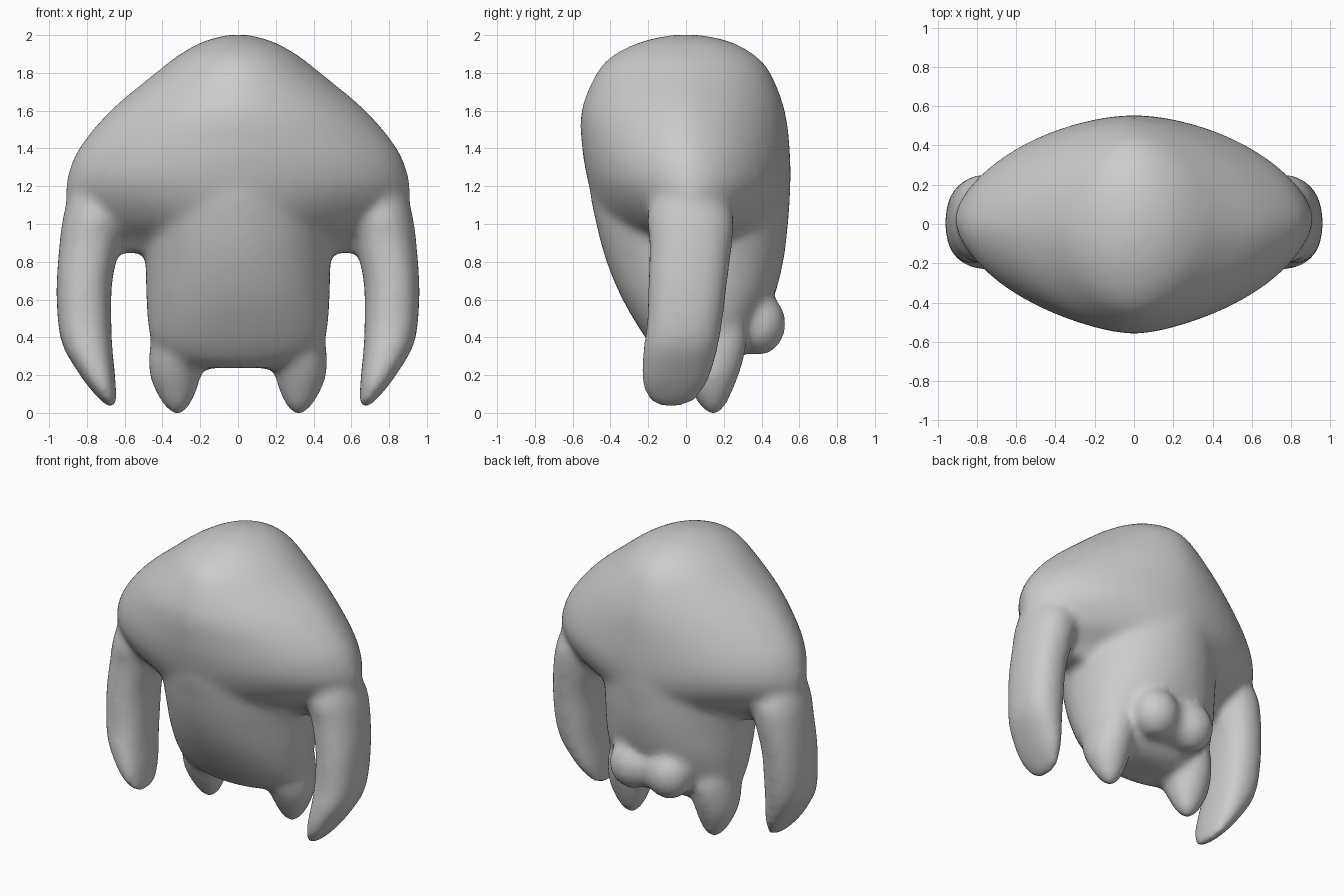
import bpy, bmesh
from math import cos, sin, pi, copysign
from mathutils import Matrix, Vector

default = bpy.data.objects.get("Cube")
if default:
    bpy.data.objects.remove(default)

bm = bmesh.new()
SIDES, STEPS = 48, 5


def spline(rows):
    """Catmull-Rom blend between the cross-section rows."""
    out = []
    for i in range(len(rows) - 1):
        a, b, c, d = (Vector(rows[min(max(i + k, 0), len(rows) - 1)]) for k in (-1, 0, 1, 2))
        for s in range(STEPS):
            t = s / STEPS
            out.append(b + (c - a) * t / 2 + (2 * a - 5 * b + 4 * c - d) * t * t / 2
                       + (3 * b - a - 3 * c + d) * t ** 3 / 2)
    return out + [Vector(rows[-1])]


def loft(rows, mirror=1):
    """Closed skin through rows of (z, x0, x1, y0, y1, roundness)."""
    rings = []
    for z, x0, x1, y0, y1, n in spline(rows):
        ring = []
        for k in range(SIDES):
            a = 2 * pi * k / SIDES
            x = (x0 + x1) / 2 + (x1 - x0) / 2 * copysign(abs(cos(a)) ** (2 / n), cos(a))
            y = (y0 + y1) / 2 + (y1 - y0) / 2 * copysign(abs(sin(a)) ** (2 / n), sin(a))
            ring.append(bm.verts.new((x * mirror, y, z)))
        rings.append(ring)
    for lo, hi in zip(rings, rings[1:]):
        for k in range(SIDES):
            j = (k + 1) % SIDES
            bm.faces.new((lo[k], lo[j], hi[j], hi[k]))
    bm.faces.new(rings[0])
    bm.faces.new(rings[-1])


def centred(rows):
    return [(z, -w, w, y0, y1, n) for z, w, y0, y1, n in rows]


def ellipsoid(centre, radii):
    bmesh.ops.create_uvsphere(bm, u_segments=32, v_segments=16, radius=1,
                              matrix=Matrix.Translation(centre) @ Matrix.Diagonal((*radii, 1)))


# Broad domed shoulders, pinched into the arms below
loft(centred([
    (.85, .85, -.36, .44, .75), (.93, .88, -.42, .49, .95), (1.0, .90, -.46, .53, 1.2),
    (1.07, .91, -.48, .54, 1.42), (1.15, .915, -.5, .55, 1.62), (1.25, .905, -.525, .555, 1.75),
    (1.4, .845, -.55, .55, 1.74), (1.6, .68, -.555, .525, 1.7), (1.8, .44, -.475, .45, 1.75),
    (1.9, .31, -.38, .36, 1.85), (1.97, .18, -.23, .23, 2), (2.005, .05, -.07, .07, 2)]))

# Trunk
loft(centred([
    (.24, .25, -.06, .2, 2), (.29, .40, -.13, .29, 2.1), (.4, .465, -.215, .36, 2.2),
    (.6, .485, -.335, .46, 2.15), (.8, .49, -.42, .515, 2.05), (1.0, .5, -.475, .54, 2),
    (1.2, .5, -.51, .55, 1.9), (1.5, .42, -.5, .5, 1.9), (1.75, .3, -.3, .3, 2)]))

for side in (-1, 1):
    # Hanging arms, tapering to an inward blade
    loft([(.03, .645, .68, -.13, -.04, 2), (.06, .64, .72, -.19, .04, 2.1),
          (.12, .645, .775, -.225, .09, 2.2), (.2, .65, .835, -.24, .13, 2.3),
          (.35, .665, .925, -.225, .17, 2.4), (.5, .67, .955, -.205, .195, 2.4),
          (.7, .665, .96, -.2, .22, 2.3), (.9, .62, .945, -.195, .245, 2.2),
          (1.05, .58, .925, -.205, .25, 2), (1.2, .56, .88, -.16, .17, 2)], side)
    # Stubby legs
    loft([(-.01, .3, .345, .13, .17, 2), (.03, .26, .385, .08, .205, 2),
          (.1, .225, .43, .035, .24, 2), (.2, .195, .468, -.02, .28, 2),
          (.3, .18, .472, -.06, .31, 2), (.42, .2, .455, -.06, .32, 2),
          (.6, .26, .4, .05, .25, 2)], side)
    # Tail lobes
    ellipsoid((.14 * side, .38, .475), (.16, .15, .17))

# Bridge between the lobes
ellipsoid((0, .36, .475), (.14, .13, .15))

bmesh.ops.recalc_face_normals(bm, faces=bm.faces)
mesh = bpy.data.meshes.new("body")
bm.to_mesh(mesh)
bm.free()
body = bpy.data.objects.new("body", mesh)
bpy.context.collection.objects.link(body)
bpy.context.view_layer.objects.active = body
body.select_set(True)

# Fuse the parts into one soft skin
fuse = body.modifiers.new("fuse", 'REMESH')
fuse.mode, fuse.voxel_size, fuse.use_smooth_shade = 'VOXEL', .02, True
soften = body.modifiers.new("soften", 'SMOOTH')
soften.factor, soften.iterations = .5, 24
for name in ("fuse", "soften"):
    bpy.ops.object.modifier_apply(modifier=name)

# Rest the lowest point on the ground
low = min(v.co.z for v in body.data.vertices)
for v in body.data.vertices:
    v.co.z -= low
bpy.ops.object.shade_smooth()

grey = bpy.data.materials.new("plain grey")
grey.use_nodes = True
colour = (.6, .6, .6, 1)
grey.diffuse_color = colour
grey.node_tree.nodes["Principled BSDF"].inputs["Base Color"].default_value = colour
body.data.materials.clear()
body.data.materials.append(grey)
